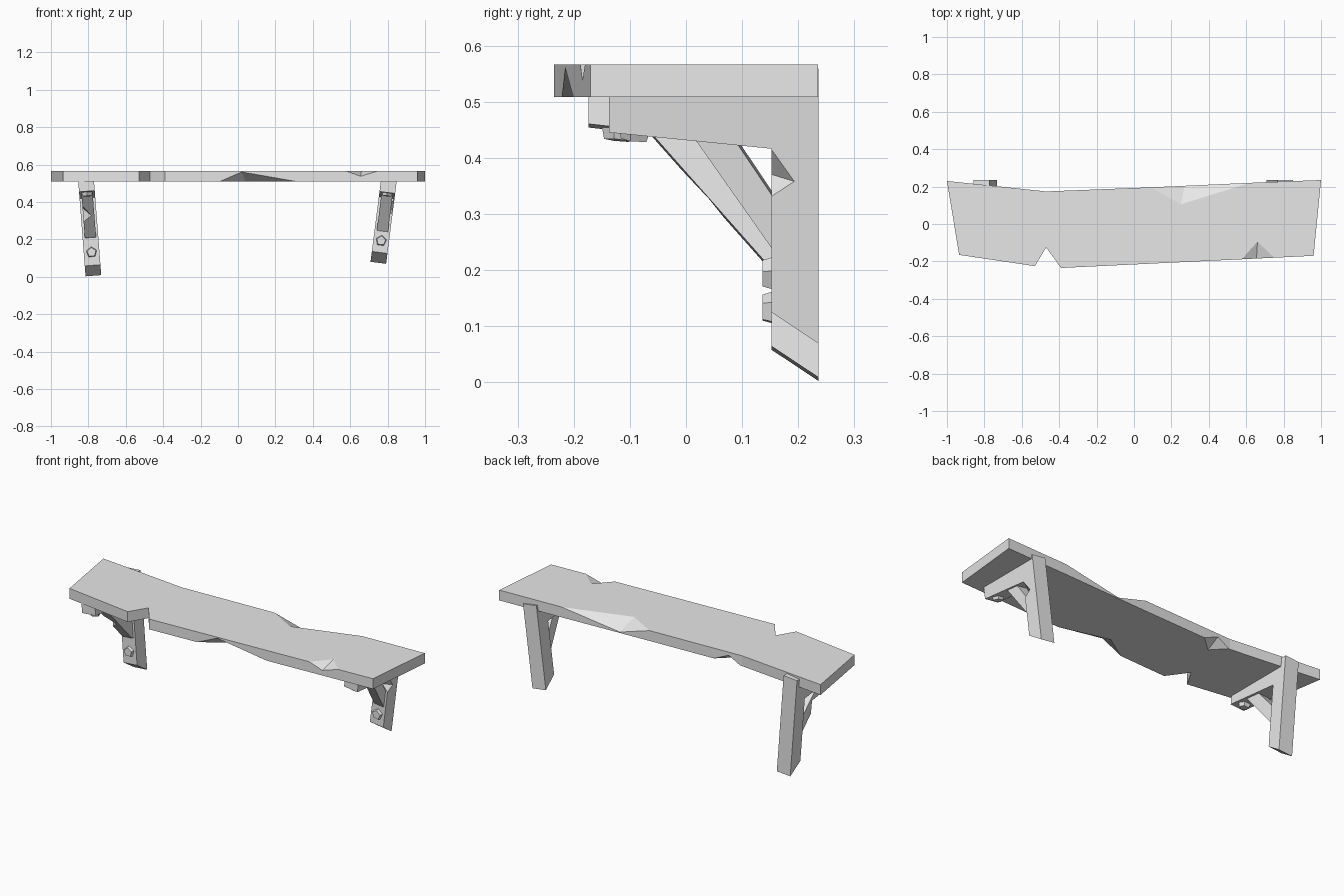
import bpy, bmesh, math
from mathutils import Matrix, Vector

cube = bpy.data.objects.get("Cube")
if cube:
    bpy.data.objects.remove(cube, do_unlink=True)

grey = bpy.data.materials.new("plain grey")
grey.use_nodes = True
grey.diffuse_color = (0.8, 0.8, 0.8, 1)
grey.node_tree.nodes["Principled BSDF"].inputs["Base Color"].default_value = (0.8, 0.8, 0.8, 1)


def finish(name, bm):
    bmesh.ops.recalc_face_normals(bm, faces=bm.faces)
    mesh = bpy.data.meshes.new(name)
    bm.to_mesh(mesh)
    bm.free()
    mesh.materials.append(grey)
    obj = bpy.data.objects.new(name, mesh)
    bpy.context.scene.collection.objects.link(obj)
    return obj


def prism(name, outline, place, lo, hi):
    """Extrude a 2D outline from lo to hi; place maps (u, v, depth) to a point."""
    bm = bmesh.new()
    face = bm.faces.new([bm.verts.new(place(u, v, lo)) for u, v in outline])
    shift = Vector(place(0, 0, hi)) - Vector(place(0, 0, lo))
    out = bmesh.ops.extrude_face_region(bm, geom=[face])
    new = [g for g in out["geom"] if isinstance(g, bmesh.types.BMVert)]
    bmesh.ops.translate(bm, vec=shift, verts=new)
    if face.is_valid and len(face.link_faces if hasattr(face, "link_faces") else []) == 0:
        if not any(set(f.verts) == set(face.verts) for f in bm.faces):
            bm.faces.new(face.verts)
    return finish(name, bm)


def chip(obj, a, b, inner_a, inner_b):
    """Knock a splinter off the edge a-b, down to the crease inner_a-inner_b."""
    pts = [Vector(p) for p in (a, b, inner_a, inner_b)]
    mid = (pts[2] + pts[3]) / 2
    bm = bmesh.new()
    vs = [bm.verts.new(mid + (p - mid) * 2) for p in pts]
    for i in range(4):
        bm.faces.new(vs[:i] + vs[i + 1:])
    cutter = finish("chip_cutter", bm)
    cutter.hide_render = True
    mod = obj.modifiers.new("chip", 'BOOLEAN')
    mod.operation = 'DIFFERENCE'
    mod.solver = 'EXACT'
    mod.object = cutter
    bpy.context.view_layer.objects.active = obj
    bpy.ops.object.modifier_apply(modifier=mod.name)
    bpy.data.objects.remove(cutter, do_unlink=True)


def bolt(name, centre, direction):
    """Five-sided tapered bolt head."""
    bm = bmesh.new()
    bmesh.ops.create_cone(bm, cap_ends=True, segments=5, radius1=0.031,
                          radius2=0.025, depth=0.02)
    obj = finish(name, bm)
    turn = Vector(direction).to_track_quat('Z', 'Y').to_matrix().to_4x4()
    obj.data.transform(Matrix.Translation(centre) @ turn)
    return obj


# Plank: rough outline with a V notch in the front edge
BOTTOM, TOP = 0.508, 0.566
plank = prism("plank", [(-1, 0.23), (-0.935, -0.165), (-0.53, -0.225),
                        (-0.47, -0.125), (-0.39, -0.235), (0.96, -0.17),
                        (1, 0.235), (0.62, 0.22), (0.09, 0.196), (-0.47, 0.174)],
              lambda u, v, d: (u, v, d), BOTTOM, TOP)
# Chips: back top, front top, front bottom, back bottom
chip(plank, (0.09, 0.196, TOP), (0.62, 0.22, TOP), (0.25, 0.105, TOP), (0.27, 0.204, 0.513))
chip(plank, (0.575, -0.189, TOP), (0.75, -0.18, TOP), (0.66, -0.095, TOP), (0.655, -0.185, 0.537))
chip(plank, (-0.1, -0.221, BOTTOM), (0.32, -0.201, BOTTOM), (0.04, -0.13, BOTTOM), (0.02, -0.215, 0.56))
chip(plank, (-0.46, 0.174, BOTTOM), (-0.3, 0.181, BOTTOM), (-0.39, 0.1, BOTTOM), (-0.39, 0.177, 0.548))


def side(u, v, d):
    return (d, u, v)


def bracket(tag, x, tilt, leg_top, leg_low, arm_front, arm_low, brace, bolt_z, bolt_y):
    """Leg, arm, diagonal brace and two bolts, built at x = 0 and then leaned."""
    w = 0.042
    leg = prism(tag + "_leg", [(0.152, leg_top), (0.236, leg_top),
                               (0.236, leg_low), (0.152, leg_low + 0.056)], side, -w, w)
    arm = prism(tag + "_arm", [(arm_front, 0.515), (0.16, 0.515),
                               (0.16, 0.42), (arm_front, arm_low)], side, -w, w)
    strut = prism(tag + "_brace", brace, side, -0.03, 0.03)
    leg_bolt = bolt(tag + "_leg_bolt", (0, 0.146, bolt_z), (0, -1, 0))
    arm_bolt = bolt(tag + "_arm_bolt", (0, bolt_y, 0.441), (0, -0.1, -1))
    if tag == "left":
        chip(leg, (w, 0.152, 0.42), (w, 0.152, 0.335), (w, 0.193, 0.362), (0.005, 0.152, 0.37))
    else:
        chip(strut, (-0.03, -0.008, 0.38), (-0.03, 0.067, 0.30),
             (-0.03, 0.065, 0.37), (0.012, 0.042, 0.327))
    lean = (Matrix.Translation((x, 0, 0.51)) @ Matrix.Rotation(math.radians(tilt), 4, 'Y')
            @ Matrix.Translation((0, 0, -0.51)))
    for part in (leg, arm, strut, leg_bolt, arm_bolt):
        part.data.transform(lean)


# Two brackets, each leaning inward at the foot
bracket("right", -0.812, -4.4, 0.556, 0.004, -0.174, 0.457,
        [(-0.065, 0.445), (0.02, 0.445), (0.16, 0.29), (0.16, 0.205), (0.14, 0.213)],
        0.13, -0.12)
bracket("left", 0.806, 7.3, 0.535, 0.071, -0.137, 0.45,
        [(0.012, 0.442), (0.087, 0.435), (0.16, 0.325), (0.16, 0.23)],
        0.19, -0.09)
